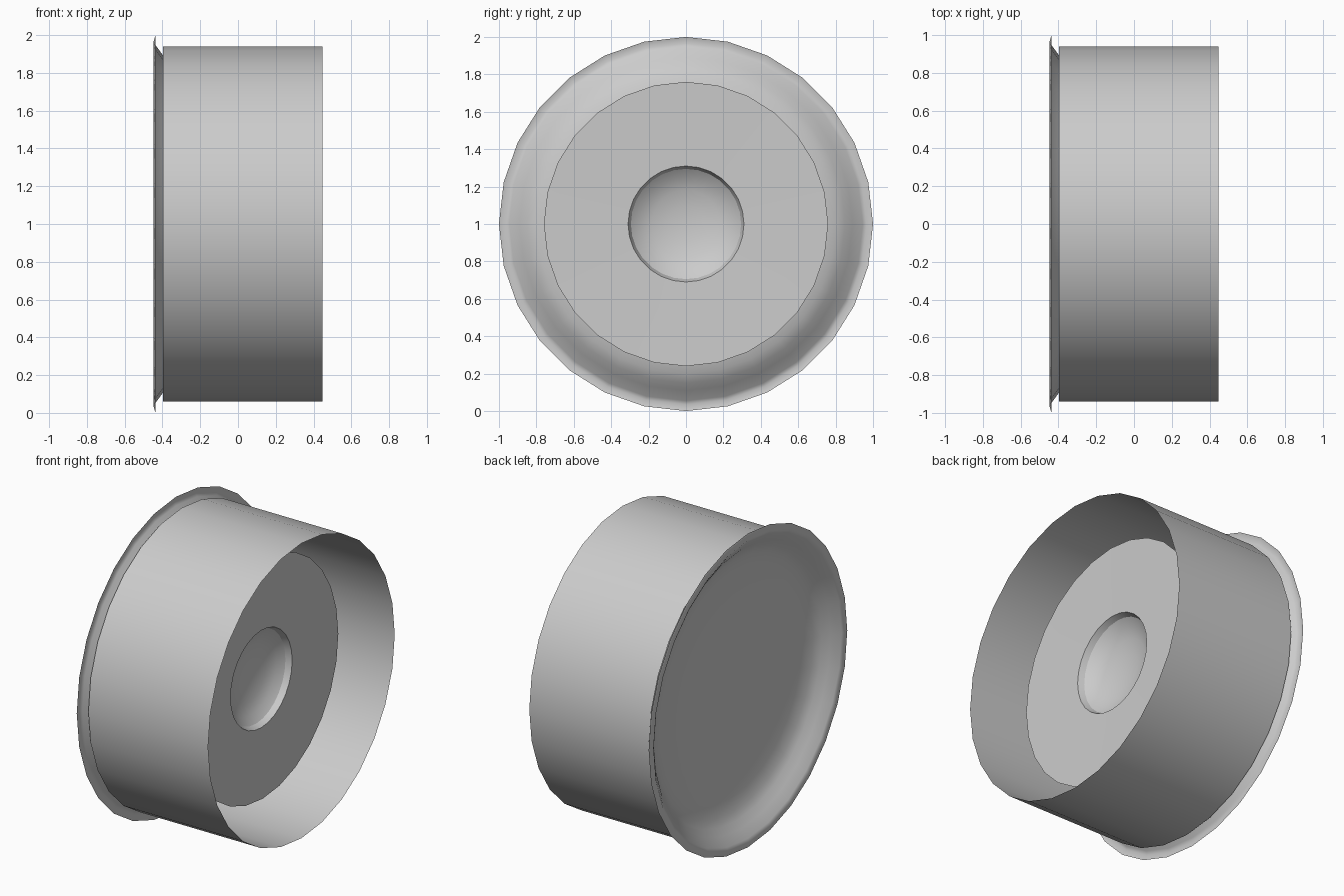
import bpy, bmesh, math

if "Cube" in bpy.data.objects:
    bpy.data.objects.remove(bpy.data.objects["Cube"])

SIDES = 28
CENTRE_Z = 1.0

grey = bpy.data.materials.new("light_grey")
grey.diffuse_color = (0.6, 0.6, 0.6, 1)
grey.use_nodes = True
grey.node_tree.nodes["Principled BSDF"].inputs["Base Color"].default_value = grey.diffuse_color


def lathe(name, profile, angle):
    """Spin (x, radius) points about the x axis; radius 0 closes the centre."""
    bm = bmesh.new()
    rings = []
    for x, r in profile:
        if r == 0:
            rings.append([bm.verts.new((x, 0, CENTRE_Z))] * SIDES)
        else:
            steps = [2 * math.pi * i / SIDES for i in range(SIDES)]
            rings.append([bm.verts.new((x, r * math.sin(a), CENTRE_Z + r * math.cos(a)))
                          for a in steps])
    for a, b in zip(rings, rings[1:]):
        for i in range(SIDES):
            j = (i + 1) % SIDES
            quad = [a[i], a[j], b[j], b[i]]
            bm.faces.new(list(dict.fromkeys(quad)))
    mesh = bpy.data.meshes.new(name)
    bm.normal_update()
    bm.to_mesh(mesh)
    bm.free()
    mesh.materials.append(grey)
    obj = bpy.data.objects.new(name, mesh)
    bpy.context.collection.objects.link(obj)
    bpy.ops.object.select_all(action='DESELECT')
    obj.select_set(True)
    bpy.context.view_layer.objects.active = obj
    bpy.ops.object.shade_smooth_by_angle(angle=math.radians(angle))
    return obj


# Open thin-walled tube
lathe("outer_tube", [(0.447, 0.94), (-0.397, 0.94)], 40)

# Shallow dish with a flared lip, closing the left end
lathe("flared_dish", [(-0.437, 1.0), (-0.447, 0.965), (-0.435, 0.945), (-0.395, 0.89),
                      (-0.36, 0.85), (-0.335, 0.80), (-0.315, 0.72),
                      (-0.30, 0.5), (-0.29, 0.0)], 60)

# Inner disc, set back in the tube, with a round dimple in the middle
dimple = [(0.165 - 0.12 * math.cos(t), 0.31 * math.sin(t))
          for t in (math.radians(d) for d in (72, 54, 36, 18))]
lathe("dimpled_disc", [(0.175, 0.76), (0.165, 0.31)] + dimple + [(0.045, 0.0)], 25)
